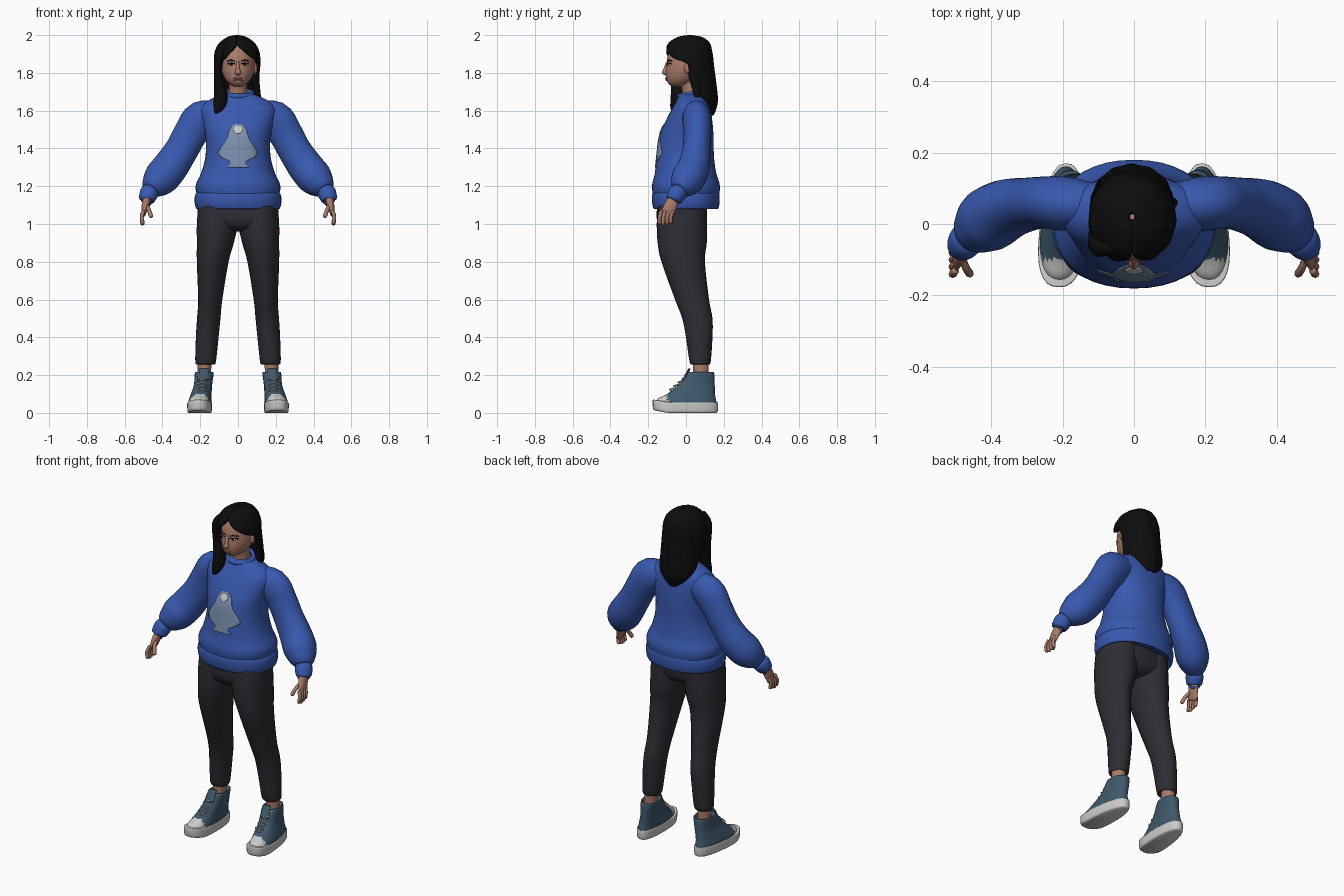
import bpy, bmesh, math
from mathutils import Vector
from mathutils.bvhtree import BVHTree

cube = bpy.data.objects.get("Cube")
if cube:
    bpy.data.objects.remove(cube, do_unlink=True)


def material(name, red, green, blue):
    mat = bpy.data.materials.new(name)
    mat.use_nodes = True
    mat.diffuse_color = (red, green, blue, 1)
    shader = next(node for node in mat.node_tree.nodes if node.type == 'BSDF_PRINCIPLED')
    shader.inputs["Base Color"].default_value = mat.diffuse_color
    return mat


BLUE = material("sweater_blue", red=.04, green=.1, blue=.43)
PRINT = material("print_grey_blue", red=.2, green=.28, blue=.42)
WHITE = material("rubber_white", red=.6, green=.6, blue=.58)
CHARCOAL = material("trouser_charcoal", red=.026, green=.026, blue=.034)
SKIN = material("skin", red=.4, green=.2, blue=.14)
LIPS = material("lips", red=.3, green=.11, blue=.09)
BLACK = material("hair_black", red=.004, green=.004, blue=.004)
TEAL = material("canvas_teal", red=.05, green=.1, blue=.15)
SIDES = (("left", 1), ("right", -1))


def finish(name, bm, *mats):
    bmesh.ops.recalc_face_normals(bm, faces=bm.faces)
    mesh = bpy.data.meshes.new(name)
    bm.to_mesh(mesh)
    bm.free()
    for mat in mats:
        mesh.materials.append(mat)
    mesh.shade_smooth()
    ob = bpy.data.objects.new(name, mesh)
    bpy.context.collection.objects.link(ob)
    return ob


def smooth_rows(rows, steps=4):
    """Catmull-Rom interpolation through every column of the stations."""
    last = len(rows) - 1
    out = []
    for i in range(last):
        near = [rows[max(0, min(last, i + k))] for k in (-1, 0, 1, 2)]
        for j in range(steps):
            t = j / steps
            out.append([b + t / 2 * (c - a + t * (2*a - 5*b + 4*c - d + t * (3*(b - c) + d - a)))
                        for a, b, c, d in zip(*near)])
    return out + [list(rows[last])]


def bridge(bm, loops, closed):
    for low, high in zip(loops, loops[1:]):
        for k in range(0 if closed else 1, len(low)):
            bm.faces.new((low[k], low[k - 1], high[k - 1], high[k]))


def ring(z, width, front, back, x=0):
    """Level station, given by half width and front and back depth."""
    return x, (front + back) / 2, z, width, (back - front) / 2


def knot(x, y, z, wide, deep=None):
    """Station on a free path."""
    return x, y, z, wide, deep or wide


def loft(name, rows, *mats, tube=False, side=1, sides=24, power=2, warp=None, paint=None):
    bm = bmesh.new()
    rows = smooth_rows(rows)
    path = [Vector(row[:3]) for row in rows]
    loops = []
    for i, (*_, wide, deep) in enumerate(rows):
        across, along = Vector((1, 0, 0)), Vector((0, 1, 0))
        if tube:
            way = path[min(i + 1, len(path) - 1)] - path[max(i - 1, 0)]
            across = way.cross(along).normalized()
            along = across.cross(way).normalized()
        loop = []
        for k in range(sides):
            angle = math.tau * k / sides
            c, s = [math.copysign(abs(f(angle)) ** (2 / power), f(angle)) for f in (math.cos, math.sin)]
            co = path[i] + across * c * wide + along * s * deep
            if warp:
                co = warp(co)
            loop.append(bm.verts.new((co.x * side, co.y, co.z)))
        loops.append(loop)
    bridge(bm, loops, closed=True)
    bm.faces.new(loops[0])
    bm.faces.new(loops[-1])
    if paint:
        for face in bm.faces:
            face.material_index = paint(face.calc_center_median())
    return finish(name, bm, *mats)


def rod(name, points, radius, mat, side=1):
    """Thin round strand with a tapered tip."""
    end, before = Vector(points[-1]), Vector(points[-2])
    tip = end + (end - before).normalized() * radius * .7
    rows = [knot(*point, radius) for point in points] + [knot(*tip, radius * .3)]
    return loft(name, rows, mat, tube=True, side=side, sides=8)


def ball(name, centre, size, mat, warp=None):
    bm = bmesh.new()
    bmesh.ops.create_uvsphere(bm, u_segments=32, v_segments=24, radius=1)
    for vert in bm.verts:
        co = warp(vert.co) if warp else vert.co
        vert.co = [c + a * s for c, a, s in zip(centre, co, size)]
    return finish(name, bm, mat)


def front_finder(ob):
    tree = BVHTree.FromPolygons([v.co for v in ob.data.vertices], [p.vertices for p in ob.data.polygons])
    return lambda x, z: tree.ray_cast(Vector((x, -1, z)), Vector((0, 1, 0)))[0].y


# Sweater body, hem band and collar
sweater = loft("sweater_body", [
    ring(z=1.13, width=.21, front=-.17, back=.17),
    ring(z=1.2, width=.225, front=-.18, back=.18),
    ring(z=1.27, width=.195, front=-.165, back=.16),
    ring(z=1.36, width=.172, front=-.155, back=.148),
    ring(z=1.46, width=.172, front=-.142, back=.146),
    ring(z=1.54, width=.19, front=-.11, back=.14),
    ring(z=1.61, width=.2, front=-.075, back=.13),
    ring(z=1.655, width=.155, front=-.05, back=.115),
    ring(z=1.69, width=.08, front=-.035, back=.09)], BLUE, sides=40, power=2.2)
loft("sweater_hem_band", [
    ring(z=1.1, width=.2, front=-.15, back=.15),
    ring(z=1.08, width=.22, front=-.17, back=.17),
    ring(z=1.12, width=.23, front=-.18, back=.178),
    ring(z=1.16, width=.224, front=-.178, back=.175),
    ring(z=1.17, width=.2, front=-.16, back=.16)], BLUE, sides=40, power=2.2)
bm = bmesh.new()
loops = []
for k in range(40):
    turn = math.tau * k / 40
    out = Vector((math.sin(turn), -math.cos(turn), 0))
    centre = Vector((out.x * .076, .028 + out.y * .064, 1.69 + out.y * .014))
    loops.append([bm.verts.new(centre + out * .012 * math.cos(a) + Vector((0, 0, .014 * math.sin(a))))
                  for a in [math.tau * j / 10 for j in range(10)]])
bridge(bm, loops + loops[:1], closed=True)
finish("sweater_collar", bm, BLUE)

# Chest print: thin patches laid on the sweater front
chest = front_finder(sweater)


def patch(name, outline, mat, lift):
    bm = bmesh.new()
    loops = []
    for z, half in smooth_rows(outline):
        spots = [half * (k / 5 - 1) for k in range(11)]
        loops.append([bm.verts.new((x, chest(x, z) - lift, z)) for x in spots])
    bridge(bm, loops, closed=False)
    thick = finish(name, bm, mat).modifiers.new("thickness", 'SOLIDIFY')
    thick.thickness = .004


patch("chest_print", [(1.3, .06), (1.33, .04), (1.36, .1), (1.39, .1), (1.45, .06), (1.5, .045), (1.53, .02)],
      PRINT, lift=.003)
patch("chest_print_spot", [(1.48, .01), (1.5, .025), (1.52, .015)], WHITE, lift=.006)

# Trouser hip block
loft("trouser_hips", [
    ring(z=.96, width=.06, front=-.08, back=.05),
    ring(z=.98, width=.15, front=-.13, back=.09),
    ring(z=1.03, width=.21, front=-.155, back=.11),
    ring(z=1.13, width=.21, front=-.15, back=.11)], CHARCOAL, sides=32, power=2.3)


def shoe_shape(co):
    """Widens, splays and lifts the toe."""
    x = .2 + (co.x - .2) * (1 - .9 * co.y) - .06 * co.y
    return Vector((x, co.y, co.z + max(0, -co.y - .1) * .2))


for word, side in SIDES:
    # Sleeve, puffed forearm and cuff
    loft(word + "_sleeve", [
        knot(x=.08, y=.045, z=1.575, wide=.07, deep=.06),
        knot(x=.19, y=.057, z=1.555, wide=.098, deep=.076),
        knot(x=.25, y=.06, z=1.48, wide=.09, deep=.073),
        knot(x=.3, y=.055, z=1.39, wide=.088, deep=.075),
        knot(x=.36, y=.04, z=1.3, wide=.094, deep=.085),
        knot(x=.41, y=.01, z=1.24, wide=.093, deep=.09),
        knot(x=.445, y=-.02, z=1.2, wide=.07, deep=.07),
        knot(x=.46, y=-.035, z=1.18, wide=.05)], BLUE, tube=True, side=side)
    loft(word + "_cuff", [
        knot(x=.46, y=-.035, z=1.185, wide=.04),
        knot(x=.47, y=-.045, z=1.165, wide=.049),
        knot(x=.484, y=-.064, z=1.13, wide=.042),
        knot(x=.484, y=-.064, z=1.128, wide=.03)], BLUE, tube=True, side=side)
    # Hand
    loft(word + "_palm", [
        knot(x=.475, y=-.05, z=1.16, wide=.022, deep=.026),
        knot(x=.49, y=-.08, z=1.1, wide=.02, deep=.034),
        knot(x=.5, y=-.1, z=1.05, wide=.01, deep=.035)], SKIN, tube=True, side=side)
    for k, finger in enumerate(("index", "middle", "ring", "little")):
        y, reach = -.13 + .02 * k, .06 - .005 * abs(k - 1)
        rod(f"{word}_{finger}_finger", [(.5, y, 1.07), (.51, y - .01, 1.065 - reach / 2),
                                        (.505, y - .01, 1.06 - reach)], .01, SKIN, side)
    rod(word + "_thumb", [(.485, -.09, 1.1), (.47, -.125, 1.07), (.46, -.14, 1.04)], .011, SKIN, side)
    # Trouser leg and ankle
    loft(word + "_trouser_leg", [
        ring(x=.11, z=1.1, width=.1, front=-.15, back=.11),
        ring(x=.11, z=1, width=.108, front=-.155, back=.11),
        ring(x=.12, z=.9, width=.098, front=-.15, back=.11),
        ring(x=.134, z=.8, width=.084, front=-.13, back=.1),
        ring(x=.147, z=.6, width=.064, front=-.058, back=.122),
        ring(x=.155, z=.5, width=.062, front=-.02, back=.14),
        ring(x=.163, z=.4, width=.06, front=0, back=.14),
        ring(x=.172, z=.265, width=.054, front=.02, back=.13),
        ring(x=.172, z=.27, width=.04, front=.035, back=.115)], CHARCOAL, side=side)
    loft(word + "_ankle", [
        ring(x=.175, z=.32, width=.036, front=.035, back=.12),
        ring(x=.18, z=.16, width=.036, front=.04, back=.12)], SKIN, side=side)
    # Shoe upper with white toe, rubber sole, tongue and laces
    loft(word + "_shoe_upper", [
        ring(x=.2, z=.035, width=.06, front=-.163, back=.163),
        ring(x=.2, z=.065, width=.059, front=-.15, back=.16),
        ring(x=.195, z=.1, width=.055, front=-.1, back=.153),
        ring(x=.187, z=.15, width=.05, front=-.04, back=.152),
        ring(x=.181, z=.215, width=.053, front=.012, back=.148),
        ring(x=.181, z=.2, width=.04, front=.03, back=.13)], TEAL, WHITE, side=side, sides=32,
        power=2.3, warp=shoe_shape, paint=lambda c: int(c.y < -.095))
    loft(word + "_shoe_sole", [
        ring(x=.2, z=0, width=.055, front=-.167, back=.16),
        ring(x=.2, z=.01, width=.062, front=-.175, back=.168),
        ring(x=.2, z=.05, width=.063, front=-.177, back=.17),
        ring(x=.2, z=.056, width=.058, front=-.17, back=.165)], WHITE, side=side, sides=32,
        power=2.5, warp=shoe_shape)
    loft(word + "_shoe_tongue", [
        ring(x=.184, z=.175, width=.028, front=-.022, back=0),
        ring(x=.18, z=.235, width=.025, front=.012, back=.025)], TEAL, side=side)
    for k in range(5):
        y, z = -.082 + .022 * k, .123 + .019 * k
        for lean in (-.008, .008):
            rod(f"{word}_lace_{k}", [(.164, y + .015, z + lean), (.189, y - .005, z),
                                     (.214, y + .015, z - lean)], .0035, WHITE, side)

# Neck and head
loft("neck", [ring(z=1.64, width=.06, front=-.02, back=.1),
              ring(z=1.7, width=.048, front=-.02, back=.08),
              ring(z=1.78, width=.05, front=-.04, back=.07)], SKIN)


def skull(co):
    """Narrows the jaw and brings the chin forward."""
    jaw = max(0, -co.z)
    fuller = 1 + .35 * jaw
    return Vector((co.x * fuller * (1 - .25 * jaw), co.y * fuller * (1 - .2 * jaw) - .5 * jaw ** 2, co.z))


head = ball("head", (0, .01, 1.855), (.09, .112, .13), SKIN, warp=skull)
face = front_finder(head)
root, tip = face(0, 1.86), face(0, 1.8)
loft("nose", [ring(z=1.787, width=.008, front=tip - .005, back=tip + .01),
              ring(z=1.8, width=.016, front=tip - .02, back=tip + .01),
              ring(z=1.825, width=.009, front=tip - .012, back=tip + .01),
              ring(z=1.86, width=.008, front=root - .002, back=root + .01)], SKIN)
for name, z in (("upper_lip", 1.771), ("lower_lip", 1.762)):
    ball(name, (0, face(0, z), z), (.023, .006, .006), LIPS)
for word, side in SIDES:
    x, z = .036, 1.845
    y = face(x, z)
    ball(word + "_eye", (x * side, y, z), (.015, .006, .006), WHITE)
    ball(word + "_iris", (x * side, y - .004, z), (.007, .004, .006), BLACK)
    ball(word + "_ear", (.09 * side, .01, 1.825), (.012, .02, .03), SKIN)
    for part, lift in (("lashes", .007), ("brow", .022)):
        points = [(x + dx, face(x + dx, z + lift), z + lift - abs(dx) / 5) for dx in (-.02, 0, .02)]
        rod(f"{word}_{part}", points, .003, BLACK, side)


# Hair shell, open around the face by an angle to each side
def hair_row(z, width, front, back, left, right):
    return z, width, (front + back) / 2, (back - front) / 2, left, right


bm = bmesh.new()
loops = []
for z, width, middle, depth, left, right in smooth_rows([
        hair_row(z=2, width=.01, front=.01, back=.03, left=0, right=0),
        hair_row(z=1.99, width=.05, front=-.045, back=.085, left=0, right=0),
        hair_row(z=1.96, width=.092, front=-.09, back=.125, left=2, right=2),
        hair_row(z=1.92, width=.115, front=-.11, back=.138, left=20, right=15),
        hair_row(z=1.88, width=.122, front=-.115, back=.145, left=50, right=35),
        hair_row(z=1.84, width=.122, front=-.11, back=.148, left=90, right=55),
        hair_row(z=1.74, width=.117, front=-.07, back=.16, left=100, right=85),
        hair_row(z=1.66, width=.112, front=-.03, back=.168, left=105, right=105),
        hair_row(z=1.61, width=.08, front=.01, back=.16, left=120, right=120),
        hair_row(z=1.575, width=.035, front=.07, back=.146, left=130, right=130)]):
    loop = []
    for k in range(49):
        angle = math.radians(left + (360 - left - right) * k / 48)
        wave = 1 + .014 * math.sin(13 * angle + 14 * z)
        loop.append(bm.verts.new((width * wave * math.sin(angle) - .005,
                                  middle - depth * wave * math.cos(angle), z)))
    loops.append(loop)
bridge(bm, loops, closed=False)
thick = finish("hair_shell", bm, BLACK).modifiers.new("thickness", 'SOLIDIFY')
thick.thickness = .018

# Loose locks: one over the right shoulder, one behind the left ear
loft("right_front_lock", [
    knot(x=-.06, y=-.07, z=1.955, wide=.015),
    knot(x=-.096, y=-.058, z=1.9, wide=.026, deep=.035),
    knot(x=-.106, y=-.037, z=1.8, wide=.022, deep=.042),
    knot(x=-.092, y=-.045, z=1.68, wide=.036),
    knot(x=-.1, y=-.06, z=1.62, wide=.03, deep=.024),
    knot(x=-.115, y=-.06, z=1.585, wide=.012)], BLACK, tube=True)
loft("left_back_lock", [
    knot(x=.1, y=.04, z=1.86, wide=.016, deep=.03),
    knot(x=.09, y=.05, z=1.78, wide=.022, deep=.035),
    knot(x=.108, y=.06, z=1.67, wide=.014)], BLACK, tube=True)
